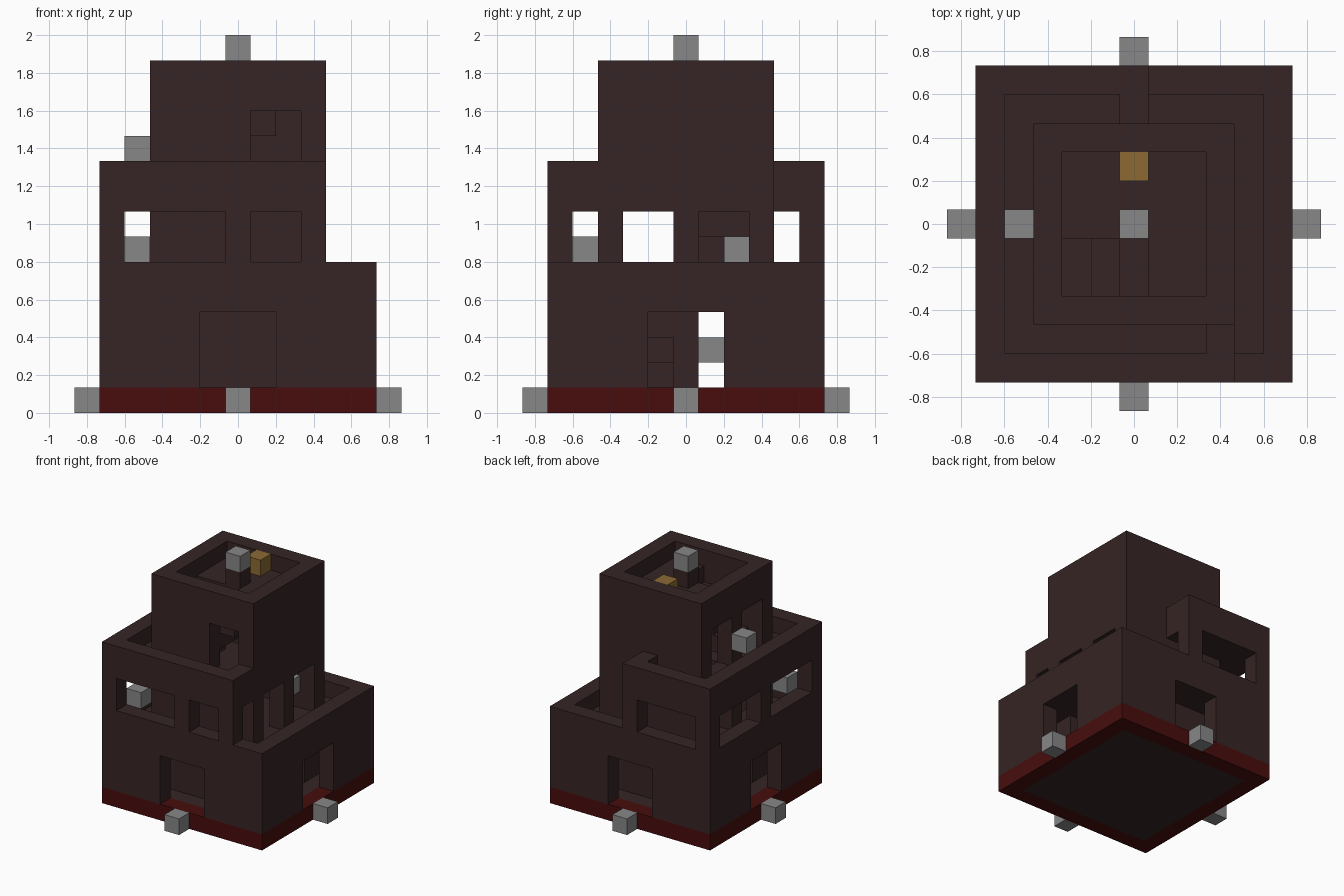
import bpy, bmesh
from mathutils import Vector

U = 2 / 15  # one building block

cube = bpy.data.objects.get("Cube")
if cube:
    bpy.data.objects.remove(cube)


def material(name, rgb):
    m = bpy.data.materials.new(name)
    m.use_nodes = True
    m.diffuse_color = (*rgb, 1)
    bsdf = next(n for n in m.node_tree.nodes if n.type == 'BSDF_PRINCIPLED')
    bsdf.inputs["Base Color"].default_value = (*rgb, 1)
    bsdf.inputs["Roughness"].default_value = 0.9
    return m


BROWN = material("dark brown brick", (0.037, 0.018, 0.018))
RED = material("deep red brick", (0.065, 0.004, 0.004))
GREY = material("lamp grey", (0.242, 0.242, 0.242))
GOLD = material("gold", (0.262, 0.144, 0.034))


def box(x0, x1, y0, y1, z0, z1):
    """Set of blocks filling an inclusive range."""
    return {(x, y, z) for x in range(x0, x1 + 1)
            for y in range(y0, y1 + 1) for z in range(z0, z1 + 1)}


def square(r, z0, z1):
    return box(-r, r, -r, r, z0, z1)


def ring(r, z0, z1):
    return square(r, z0, z1) - square(r - 1, z0, z1)


def build(name, blocks, mat):
    """Join blocks into one clean shell with merged flat faces."""
    bm = bmesh.new()
    for b in blocks:
        c = Vector(b) + Vector((0, 0, 0.5))
        for axis in range(3):
            for sign in (-1, 1):
                n = Vector((0, 0, 0))
                n[axis] = sign
                if tuple(int(v) for v in Vector(b) + n) in blocks:
                    continue
                s = Vector((0, 0, 0))
                s[(axis + 1) % 3] = 0.5
                t = n.cross(s)
                corners = (s + t, t - s, -s - t, s - t)
                bm.faces.new([bm.verts.new((c + n / 2 + k) * U) for k in corners])
    bmesh.ops.remove_doubles(bm, verts=bm.verts, dist=0.001)
    mesh = bpy.data.meshes.new(name)
    bm.to_mesh(mesh)
    bm.free()
    mesh.materials.append(mat)
    obj = bpy.data.objects.new(name, mesh)
    bpy.context.collection.objects.link(obj)
    return obj


def stairs(y0, y1, floor):
    """Flight climbing towards +x, two blocks thick."""
    cells = set()
    for i, x in enumerate(range(-2, 2)):
        cells |= box(x, x, y0, y1, floor + max(i - 1, 0), floor + min(i, 2))
    return cells


# Foundation: red rim around a brown floor
build("foundation_rim", ring(5, 0, 0), RED)
build("ground_floor", square(4, 0, 0), BROWN)

# Ground storey: walls, roof terrace and parapet, with a door on each side
ground = ring(5, 1, 5) | square(5, 4, 4)
ground -= box(-1, 1, -5, 5, 1, 3) - square(4, 1, 3)
ground -= box(-5, 5, -1, 1, 1, 3) - square(4, 1, 3)
ground -= box(-2, 0, -2, -1, 4, 4)
build("ground_storey", ground, BROWN)

# Inner core of the ground storey, open to the two sides
core = ring(3, 1, 3) - box(-3, 3, -1, 1, 1, 3)
build("ground_core", core, BROWN)
build("stair_wall", box(-2, 1, 0, 0, 1, 3), BROWN)

# Upper storey: wings wrapping the tower on three sides
wings = (box(-5, 3, -5, -4, 5, 9) | box(-5, -4, -5, 5, 5, 9)
         | box(-5, 0, 4, 5, 5, 9))
inside = (box(-4, 2, -4, -4, 5, 9) | box(-4, -4, -4, 4, 5, 9)
          | box(-4, -1, 4, 4, 5, 9))
wings -= inside - box(-5, 5, -5, 5, 8, 8)
for y0, y1 in ((-4, -1), (1, 4)):
    wings -= box(-5, -5, y0, y1, 6, 7)          # west windows
wings -= box(-4, -1, -5, -5, 6, 7)              # front windows
wings -= box(1, 2, -5, -5, 6, 7)
wings -= box(-4, -1, 5, 5, 6, 7)                # back window
wings -= box(3, 3, -4, -4, 5, 7)                # doors to the terrace
wings -= box(0, 0, 4, 4, 5, 7)
build("upper_wings", wings, BROWN)

# Tower: walls, two slabs with stair openings, parapet
tower = ring(3, 5, 13) | square(3, 8, 8) | square(3, 12, 12)
tower -= box(-2, 0, 1, 2, 8, 8) | box(-2, 0, -2, -1, 12, 12)
for y0, y1 in ((-2, -1), (1, 2)):
    tower -= box(-3, -3, y0, y1, 5, 7) | box(3, 3, y0, y1, 5, 7)
    tower -= box(-3, -3, y0, y1, 9, 11)
tower -= box(1, 2, -3, -3, 9, 11)
build("tower", tower, BROWN)
build("roof_post", box(0, 0, 0, 0, 13, 13), BROWN)

# Stair flights
build("lower_stairs", stairs(-2, -1, 1), BROWN)
build("middle_stairs", stairs(1, 2, 5), BROWN)
build("upper_stairs", stairs(-2, -1, 9), BROWN)

# Lamps outside the doors, indoors and on the roofs
lamps = [(0, -6, 0), (0, 6, 0), (6, 0, 0), (-6, 0, 0), (0, 1, 2),
         (-4, -4, 6), (2, 2, 6), (-4, 0, 10), (0, 0, 14)]
for i, p in enumerate(lamps):
    build(f"lamp_{i + 1}", {p}, GREY)

# Gold chest on the tower roof
build("gold_chest", {(0, 2, 13)}, GOLD)
